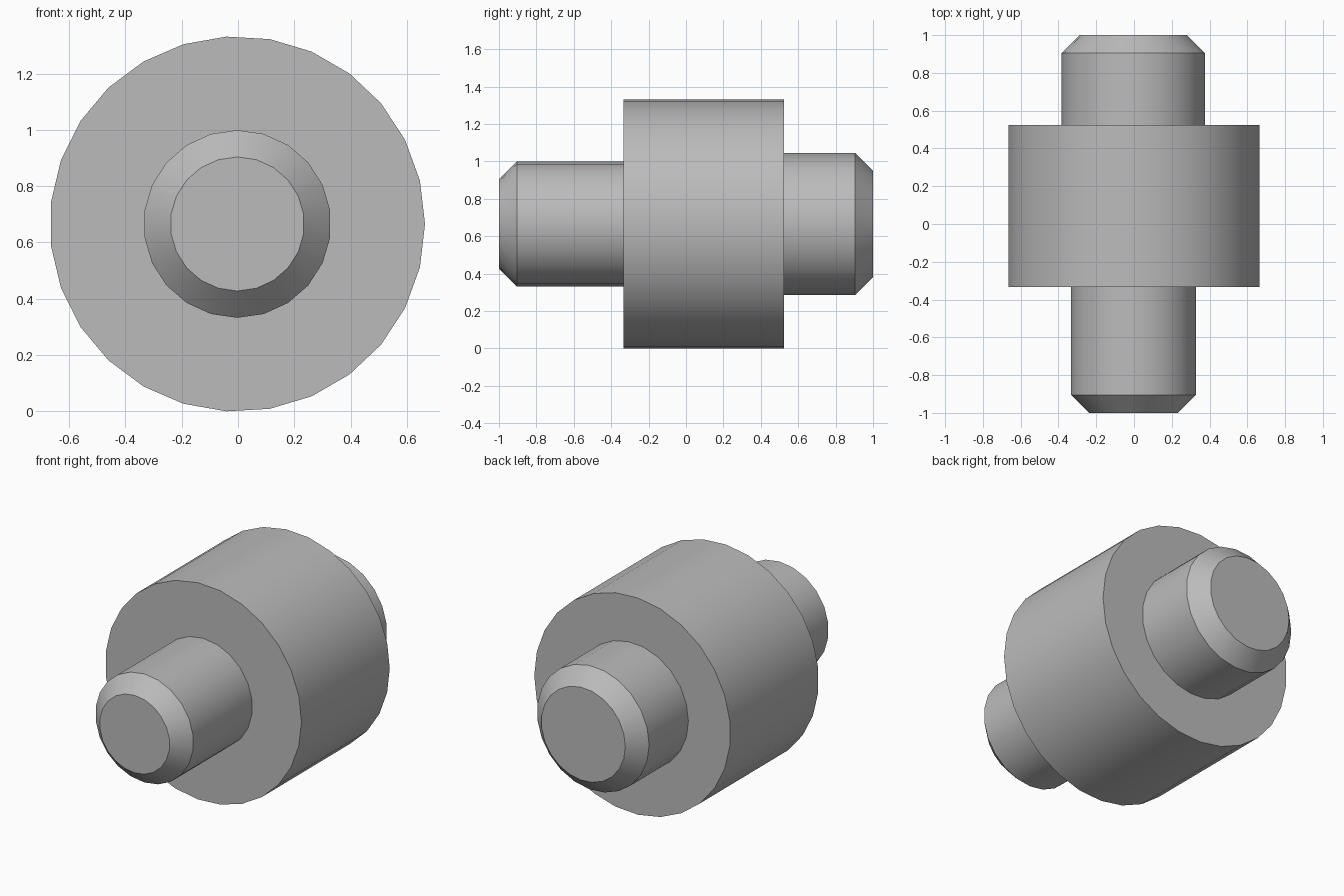
import bpy, bmesh
from math import cos, sin, pi, radians

cube = bpy.data.objects.get("Cube")
if cube:
    bpy.data.objects.remove(cube, do_unlink=True)

AXIS_X, AXIS_Z = -0.0023, 0.6656

steel = bpy.data.materials.new("plain grey")
steel.use_nodes = True
GREY = (0.5, 0.5, 0.5, 1)
steel.diffuse_color = GREY
steel.node_tree.nodes["Principled BSDF"].inputs["Base Color"].default_value = GREY


def turned_part(name, profile, sides, start):
    """Closed solid turned around the y axis; profile lists (y, radius)."""
    bm = bmesh.new()
    rings = []
    for y, r in profile:
        angles = [start + 2 * pi * i / sides for i in range(sides)]
        rings.append([bm.verts.new((AXIS_X + r * cos(a), y, AXIS_Z + r * sin(a)))
                      for a in angles])
    for a, b in zip(rings, rings[1:]):
        for i in range(sides):
            j = (i + 1) % sides
            bm.faces.new((a[i], a[j], b[j], b[i]))
    bm.faces.new(rings[0])
    bm.faces.new(rings[-1])
    bmesh.ops.recalc_face_normals(bm, faces=bm.faces)
    mesh = bpy.data.meshes.new(name)
    bm.to_mesh(mesh)
    bm.free()
    mesh.materials.append(steel)
    obj = bpy.data.objects.new(name, mesh)
    bpy.context.collection.objects.link(obj)
    bpy.ops.object.select_all(action='DESELECT')
    obj.select_set(True)
    bpy.context.view_layer.objects.active = obj
    bpy.ops.object.shade_smooth_by_angle(angle=radians(30))
    return obj


# Wide central drum
turned_part("drum", [(-0.3333, 0.6667), (0.5238, 0.6667)], 27, 0)

# Chamfered journals, rooted slightly inside the drum
turned_part("front_journal",
            [(-0.3, 0.3333), (-0.9048, 0.3333), (-1, 0.2381)], 22, pi / 2)
turned_part("back_journal",
            [(0.5, 0.381), (0.9048, 0.381), (1, 0.2857)], 23, pi)
